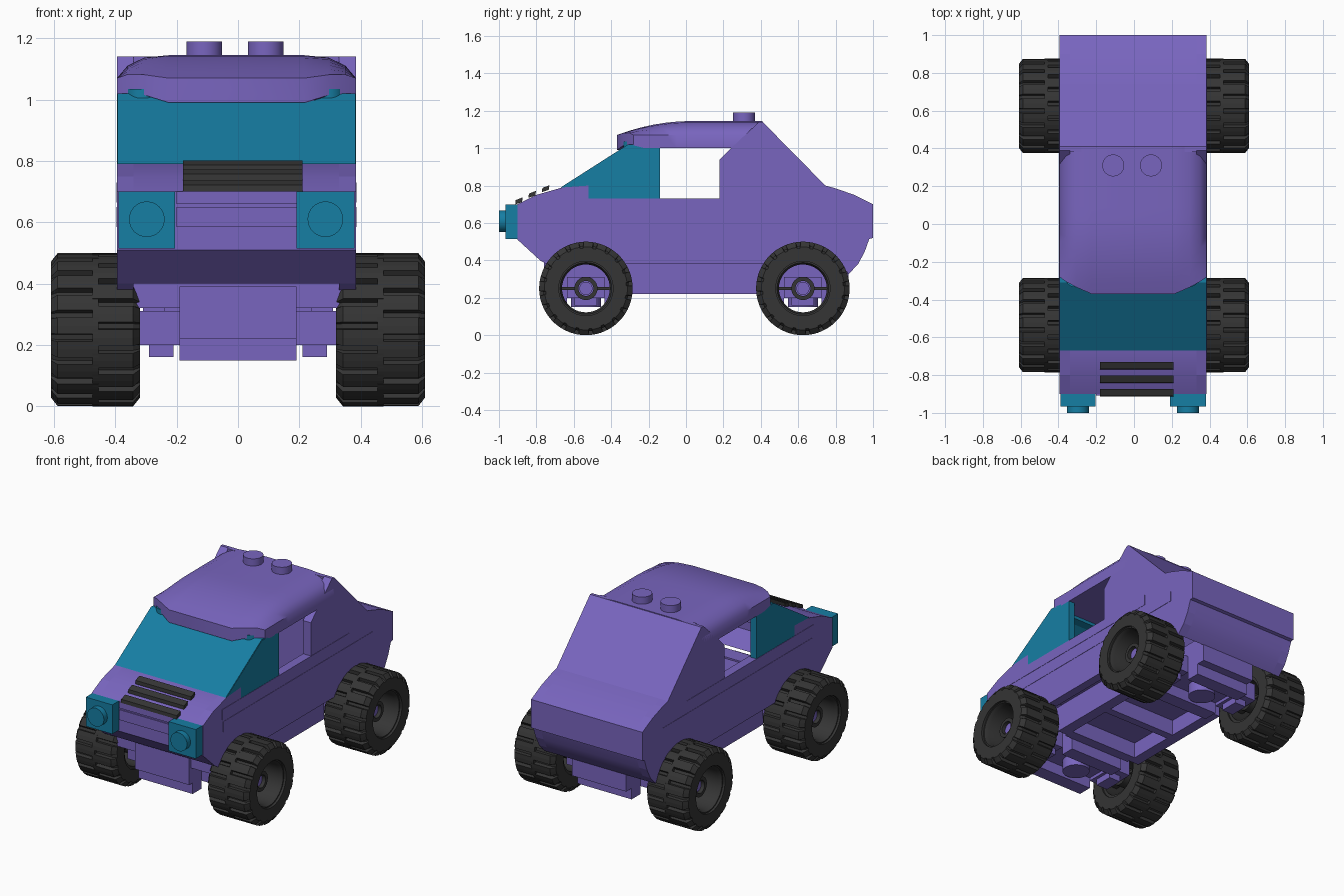
import bpy, bmesh, math
from mathutils import Matrix

if "Cube" in bpy.data.objects:
    bpy.data.objects.remove(bpy.data.objects["Cube"])


def material(name, rgb):
    m = bpy.data.materials.new(name)
    m.diffuse_color = (*rgb, 1)
    m.use_nodes = True
    m.node_tree.nodes["Principled BSDF"].inputs["Base Color"].default_value = m.diffuse_color
    return m


PURPLE = material("purple", (0.19, 0.13, 0.52))
TEAL = material("teal", (0.008, 0.21, 0.37))
DARK = material("dark_rubber", (0.035, 0.035, 0.035))
XL, XR, WALL = -0.395, 0.385, 0.055     # body sides and wall thickness


def finish(name, bm, mat, smooth=0):
    bmesh.ops.recalc_face_normals(bm, faces=bm.faces)
    me = bpy.data.meshes.new(name)
    bm.to_mesh(me)
    bm.free()
    ob = bpy.data.objects.new(name, me)
    bpy.context.collection.objects.link(ob)
    me.materials.append(mat)
    if smooth:
        bpy.ops.object.select_all(action='DESELECT')
        ob.select_set(True)
        bpy.context.view_layer.objects.active = ob
        bpy.ops.object.shade_smooth_by_angle(angle=math.radians(smooth))
    return ob


def extrude(name, profile, x0, x1, mat=PURPLE, smooth=0):
    """Extrude a (y, z) profile from x0 to x1."""
    bm = bmesh.new()
    a = [bm.verts.new((x0, y, z)) for y, z in profile]
    b = [bm.verts.new((x1, y, z)) for y, z in profile]
    n = len(a)
    bm.faces.new(a)
    bm.faces.new(b[::-1])
    for i in range(n):
        bm.faces.new((a[i], a[(i + 1) % n], b[(i + 1) % n], b[i]))
    return finish(name, bm, mat, smooth)


def box(name, x, y, z, mat=PURPLE):
    return extrude(name, [(y[0], z[0]), (y[1], z[0]), (y[1], z[1]), (y[0], z[1])], x[0], x[1], mat)


def cylinder(name, centre, r, depth, axis, mat=PURPLE):
    bm = bmesh.new()
    rot = {'X': Matrix.Rotation(math.pi / 2, 4, 'Y'), 'Y': Matrix.Rotation(math.pi / 2, 4, 'X'),
           'Z': Matrix.Identity(4)}[axis]
    bmesh.ops.create_cone(bm, cap_ends=True, segments=32, radius1=r, radius2=r, depth=depth,
                          matrix=Matrix.Translation(centre) @ rot)
    return finish(name, bm, mat, 30)


def lathe(bm, profile, angles, centre, sign, offset=0):
    """Closed ring about x. profile: (x, r, groove r); angles: (angle, in_groove)."""
    rings = []
    for ang, low in angles:
        c, s = math.cos(ang + offset), math.sin(ang + offset)
        ring = []
        for x, r, g in profile:
            q = g if low else r
            ring.append(bm.verts.new((sign * x, centre[0] + q * c, centre[1] + q * s)))
        rings.append(ring)
    n, m = len(rings), len(profile)
    for i in range(n):
        p, q = rings[i], rings[(i + 1) % n]
        for j in range(m):
            k = (j + 1) % m
            bm.faces.new((p[j], p[k], q[k], q[j]))


# wheels: two staggered rows of tread lugs, rim ring, hub and spokes
LUGS = 20
tread = [((i + f) * 2 * math.pi / LUGS, low) for i in range(LUGS)
         for f, low in ((0, 0), (.34, 0), (.68, 0), (.73, 1), (.95, 1))]
plain = [(i * math.pi / 20, 0) for i in range(40)]
for end, cy in (("front", -0.535), ("rear", 0.625)):
    for side, sg in (("right", 1), ("left", -1)):
        tag, c = f"{end}_{side}", (cy, 0.25)
        bm = bmesh.new()
        for k, (edge, mid) in enumerate(((0.32, 0.475), (0.61, 0.455))):
            d = 0.022 if edge < mid else -0.022
            lathe(bm, [(edge, .145, .145), (edge, .222, .215), (edge + d, .25, .229),
                       (mid, .25, .229), (mid, .145, .145)], tread, c, sg, k * math.pi / LUGS)
        finish(f"tyre_{tag}", bm, DARK)
        bm = bmesh.new()
        lathe(bm, [(.33, .128, 0), (.33, .155, 0), (.595, .155, 0), (.595, .138, 0), (.57, .128, 0)], plain, c, sg)
        lathe(bm, [(.34, .04, 0), (.34, .062, 0), (.54, .062, 0), (.54, .04, 0)], plain, c, sg)
        finish(f"rim_{tag}", bm, DARK, 30)
        xs = sorted((sg * .36, sg * .42))
        for nm, s in (("fore", -1), ("aft", 1)):
            box(f"spoke_{nm}_{tag}", xs, sorted((cy + s * .055, cy + s * .135)), (.242, .258), DARK)
        cylinder(f"axle_pin_{tag}", (sg * .36, cy, .25), .035, .32, 'X')
        hx = sorted((sg * .19, sg * .33))
        box(f"axle_holder_{tag}", hx, (cy - .1, cy + .1), (.2, .31))
        box(f"axle_bracket_{tag}", sorted((sg * .21, sg * .29)), (cy - .06, cy + .06), (.16, .2))
    # axle block
    for s in (-1, 1):
        box(f"axle_block_{end}_{'front' if s < 0 else 'back'}", (-.19, .19),
            sorted((cy + s * .1, cy + s * .19)), (.15, .39))
    box(f"axle_plate_{end}", (-.19, .19), (cy - .1, cy + .1), (.22, .39))
    cylinder(f"axle_tube_{end}", (0, cy, .19), .08, .08, 'Z')

# chassis: plate, side sills and cross members
box("chassis_plate", (-.31, .31), (-.35, .44), (.32, .385))
for side, s in (("right", 1), ("left", -1)):
    box(f"sill_{side}", sorted((s * .24, s * .31)), (-.33, .42), (.22, .33))
for nm, y in (("front", (-.345, -.28)), ("middle", (.02, .07)), ("rear", (.37, .435))):
    box(f"cross_member_{nm}", (-.24, .24), y, (.22, .33))
box("chassis_nose", (-.19, .19), (-.76, -.72), (.22, .39))
box("chassis_nose_wing", (-.34, .34), (-.74, -.64), (.32, .40))
box("chassis_tail", (-.19, .19), (.815, .87), (.22, .38))

# cabin floor and the bulkhead behind the seats
IN = (XL + WALL, XR - WALL)
box("cabin_floor", IN, (-.3, .4), (.385, .43))
box("cabin_bulkhead", IN, (.2, .24), (.43, .96))


def arch(cy, r=.248, n=8):
    a0 = math.asin(.13 / r)
    return [(cy + r * math.cos(a), .25 + r * math.sin(a))
            for a in (a0 + (math.pi - 2 * a0) * i / n for i in range(n + 1))]


# body sides: one outline with nose, window sill, rear quarter, tail and wheel arches
hood = [(-.9, .51), (-.9, .70), (-.8, .75), (-.66, .79), (-.52, .80)]
tail = [(.745, .80), (.8, .785), (.9, .75), (1, .70), (1, .52), (.98, .515), (.955, .445), (.92, .38), (.868, .325)]
outline = ([(-.78, .40)] + hood + [(-.52, .73), (.18, .73), (.18, .94), (.22, .98), (.39, 1.14), (.41, 1.14)]
           + tail + arch(.625) + arch(-.535))
for side, x0, x1, o in (("left", XL, XL + WALL, -.002), ("right", XR - WALL, XR, .002)):
    extrude(f"body_side_{side}", outline, x0, x1)
    # slightly raised belt strip and window-sill plate
    box(f"belt_strip_{side}", (x0 + o, x1 + o), (-.7, .8), (.585, .65))
    box(f"sill_plate_{side}", (x0 + o, x1 + o), (-.71, .56), (.665, .73))

# nose with hood, and rear shell with slanted back, boot lid and curved bumper
extrude("nose_and_hood", [(-.78, .40)] + hood + [(-.52, .73), (-.7, .71), (-.8, .66), (-.8, .52), (-.72, .43)],
        *IN, smooth=30)
extrude("rear_shell", [(.38, 1.14), (.41, 1.14)] + tail
        + [(.835, .36), (.89, .42), (.925, .5), (.94, .57), (.94, .67), (.73, .73), (.38, 1.07)], *IN, smooth=28)
for nm, z in (("lower", (.585, .65)), ("upper", (.66, .70))):
    box(f"front_plate_{nm}", (-.2, .19), (-.907, -.88), z)

# roof: curved cap with rounded side edges and cut-back front corners
# columns: x, front y, share of crown height, underside z
half = [(.39, -.28, 0, 1.015), (.355, -.305, .55, 1.015), (.3, -.335, .9, 1.015), (.22, -.37, 1, .99)]
cols = [(-x, *r) for x, *r in half] + [(x, *r) for x, *r in half[::-1]]
N = 12


def crown(y):
    t = max(0, min(1, (y + .37) / .4))
    return .075 * (1 - (1 - t) ** 2)


bm = bmesh.new()
top, low = [], []
for x, y0, share, base in cols:
    ys = [y0 + (.41 - y0) * j / N for j in range(N + 1)]
    top.append([bm.verts.new((x - .005, y, 1.07 + share * crown(y))) for y in ys])
    low.append([bm.verts.new((x - .005, y, base if j == 0 else 1.0)) for j, y in enumerate(ys)])
last = len(cols) - 1
for i in range(last):
    for j in range(N):
        for g in (top, low):
            bm.faces.new((g[i][j], g[i + 1][j], g[i + 1][j + 1], g[i][j + 1]))
    for j in (0, N):
        bm.faces.new((top[i][j], top[i + 1][j], low[i + 1][j], low[i][j]))
for i in (0, last):
    for j in range(N):
        bm.faces.new((top[i][j], top[i][j + 1], low[i][j + 1], low[i][j]))
finish("roof", bm, PURPLE, 42)
for nm, x in (("left", -.11), ("right", .09)):
    cylinder(f"roof_stud_{nm}", (x, .31, 1.165), .058, .05, 'Z')

# windscreen: sloped pane, side panes and top studs
extrude("windscreen", [(-.67, .79), (-.31, 1.02), (-.25, 1.02), (-.25, .98), (-.3, .975), (-.59, .79)],
        XL + .002, XR - .002, TEAL)
for side, x0, x1, xs in (("left", XL, XL + .04, -.31), ("right", XR - .04, XR, .29)):
    extrude(f"side_glass_{side}", [(-.665, .79), (-.31, 1.015), (-.25, 1.015), (-.14, 1.0), (-.14, .73),
                                   (-.52, .73), (-.52, .795)], x0, x1, TEAL)
    cylinder(f"glass_stud_{side}", (xs, -.28, 1.02), .055, .03, 'Z', TEAL)

# headlights and grille bars
for side, x0, x1 in (("left", -.39, -.205), ("right", .19, .38)):
    box(f"headlight_plate_{side}", (x0, x1), (-.965, -.895), (.515, .70), TEAL)
    cylinder(f"headlight_lens_{side}", ((x0 + x1) / 2, -.975, .61), .058, .05, 'Y', TEAL)
for i, (y, z) in enumerate(((-.893, .70), (-.822, .735), (-.75, .765))):
    extrude(f"grille_bar_{i + 1}", [(y - .02, z), (y + .016, z + .012), (y + .02, z + .037), (y - .018, z + .022)],
            -.18, .21, DARK)
